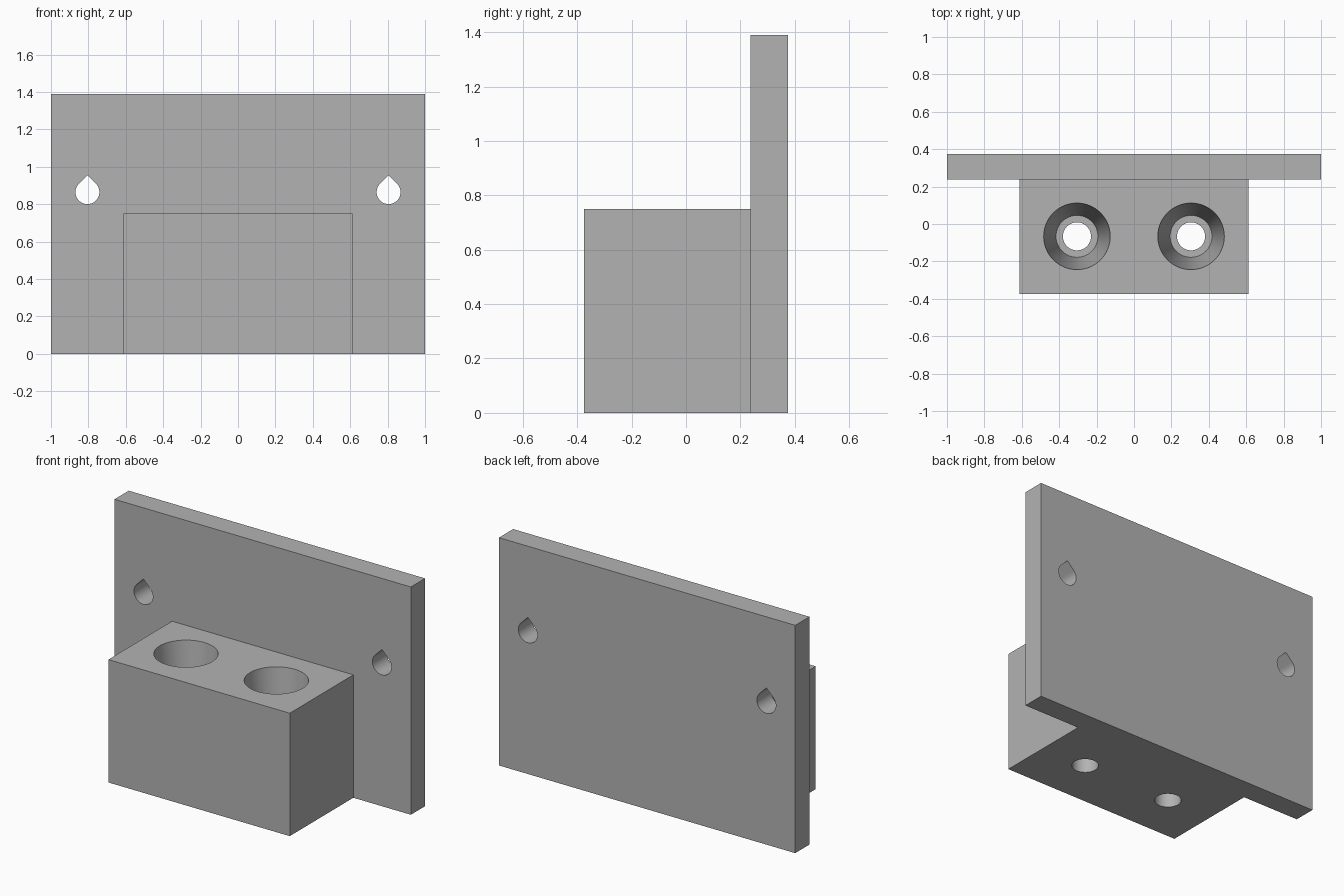
import bpy, bmesh
from math import pi, sin, cos, radians

old = bpy.data.objects.get("Cube")
if old:
    bpy.data.objects.remove(old, do_unlink=True)

grey = bpy.data.materials.new("plain grey")
grey.use_nodes = True
colour = (0.45, 0.45, 0.45, 1)
grey.diffuse_color = colour
grey.node_tree.nodes["Principled BSDF"].inputs["Base Color"].default_value = colour


def prism(name, points, axis, start, end):
    """Extrude a closed outline along y or z."""
    bm = bmesh.new()
    place = (lambda a, b: (a, start, b)) if axis == "y" else (lambda a, b: (a, b, start))
    face = bm.faces.new([bm.verts.new(place(a, b)) for a, b in points])
    out = bmesh.ops.extrude_face_region(bm, geom=[face])
    verts = [g for g in out["geom"] if isinstance(g, bmesh.types.BMVert)]
    move = (0, end - start, 0) if axis == "y" else (0, 0, end - start)
    bmesh.ops.translate(bm, verts=verts, vec=move)
    bmesh.ops.recalc_face_normals(bm, faces=bm.faces)
    mesh = bpy.data.meshes.new(name)
    bm.to_mesh(mesh)
    bm.free()
    obj = bpy.data.objects.new(name, mesh)
    bpy.context.collection.objects.link(obj)
    return obj


def round_cutter(name, x, y, z0, z1, r0, r1):
    bpy.ops.mesh.primitive_cone_add(vertices=64, radius1=r0, radius2=r1, depth=z1 - z0,
                                    location=(x, y, (z0 + z1) / 2))
    bpy.context.object.name = name
    return bpy.context.object


def combine(target, tool, operation):
    """Apply a boolean and discard the tool."""
    mod = target.modifiers.new(tool.name, "BOOLEAN")
    mod.operation, mod.object, mod.solver = operation, tool, "EXACT"
    bpy.context.view_layer.objects.active = target
    bpy.ops.object.modifier_apply(modifier=mod.name)
    bpy.data.objects.remove(tool, do_unlink=True)


def rectangle(half, low, high):
    return [(-half, low), (half, low), (half, high), (-half, high)]


# One-piece bracket: L-shaped union of the back plate and the socket block
holder = prism("wall_holder", rectangle(1, 0.238, 0.375), "z", 0, 1.39)
block = prism("socket_block", rectangle(0.612, -0.375, 0.3), "z", 0, 0.75)
combine(holder, block, "UNION")

for side in (-1, 1):
    # Tapered sockets with a smaller drain hole through the floor
    x, y = side * 0.305, -0.066
    combine(holder, round_cutter("socket", x, y, 0.14, 0.75 + 0.01, 0.112, 0.179), "DIFFERENCE")
    combine(holder, round_cutter("drain", x, y, -0.1, 0.3, 0.075, 0.075), "DIFFERENCE")

    # Teardrop screw holes: an arc closed by a 90 degree point
    cx, cz, r = side * 0.805, 0.865, 0.064
    arc = [radians(135 + 270 * i / 36) for i in range(37)]
    drop = [(cx + r * cos(a), cz + r * sin(a)) for a in arc] + [(cx, cz + r * 2 ** 0.5)]
    combine(holder, prism("screw_hole", drop, "y", 0.1, 0.5), "DIFFERENCE")

holder.data.materials.clear()
holder.data.materials.append(grey)
bpy.ops.object.select_all(action="DESELECT")
holder.select_set(True)
bpy.context.view_layer.objects.active = holder
bpy.ops.object.shade_smooth_by_angle(angle=pi / 6)
